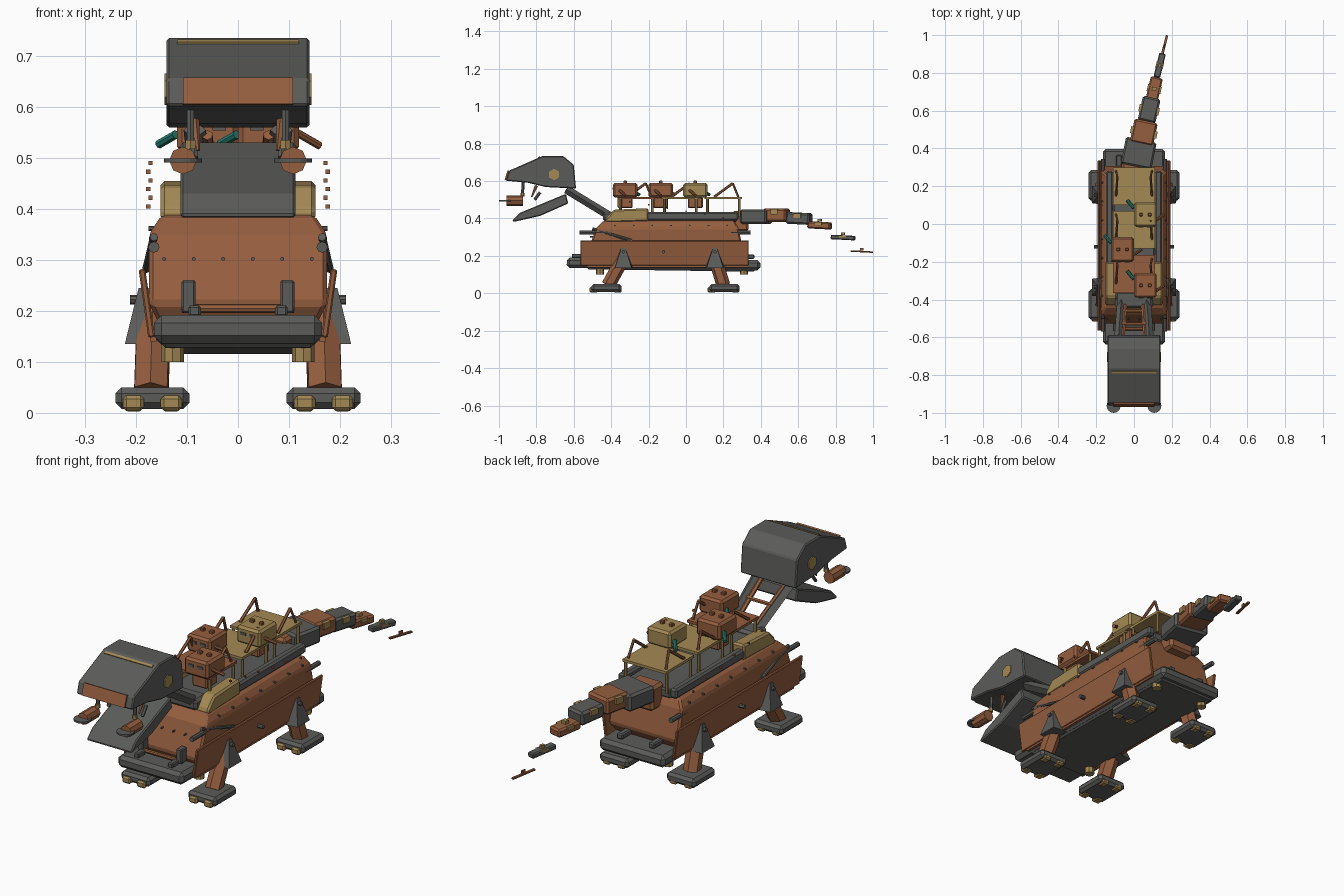
import bpy, bmesh, math
from mathutils import Vector, Matrix


def colour(name, rgb):
    m = bpy.data.materials.new(name)
    m.diffuse_color = (*rgb, 1)
    return m


GREY = colour("dark_steel", (0.105, 0.108, 0.102))
RUST = colour("rust_brown", (0.30, 0.112, 0.05))
TAN = colour("brass_tan", (0.37, 0.25, 0.09))
TEAL = colour("teal", (0.02, 0.20, 0.16))


def finish(name, bm, mat, bevel=0):
    bmesh.ops.recalc_face_normals(bm, faces=bm.faces)
    me = bpy.data.meshes.new(name)
    bm.to_mesh(me)
    bm.free()
    me.materials.append(mat)
    ob = bpy.data.objects.new(name, me)
    bpy.context.collection.objects.link(ob)
    if bevel:
        b = ob.modifiers.new("chamfer", "BEVEL")
        b.width, b.segments = bevel, 1
    return ob


def box(name, c, size, mat, bevel=0, rot=(0, 0, 0)):
    bm = bmesh.new()
    bmesh.ops.create_cube(bm, size=1, matrix=Matrix.Diagonal((*size, 1)))
    ob = finish(name, bm, mat, bevel)
    ob.location, ob.rotation_euler = c, rot
    return ob


def prism(name, yz, x0, x1, mat, bevel=0):
    """Side profile in y,z pushed out from x0 to x1."""
    bm = bmesh.new()
    f = bm.faces.new([bm.verts.new((x0, y, z)) for y, z in yz])
    ext = bmesh.ops.extrude_face_region(bm, geom=[f])
    vs = [v for v in ext["geom"] if isinstance(v, bmesh.types.BMVert)]
    bmesh.ops.translate(bm, verts=vs, vec=(x1 - x0, 0, 0))
    return finish(name, bm, mat, bevel)


def rod(name, a, b, r, mat, sides=8, r2=None):
    a, b = Vector(a), Vector(b)
    bm = bmesh.new()
    bmesh.ops.create_cone(bm, cap_ends=True, segments=sides, radius1=r,
                          radius2=r if r2 is None else r2, depth=(b - a).length)
    ob = finish(name, bm, mat)
    ob.location = (a + b) / 2
    ob.rotation_euler = (b - a).to_track_quat("Z", "Y").to_euler()
    return ob


def loft(name, rings, mat, bevel=0):
    """Join equal-length rings of points, capping both ends."""
    bm = bmesh.new()
    rs = [[bm.verts.new(p) for p in ring] for ring in rings]
    for p, q in zip(rs, rs[1:]):
        for i in range(len(p)):
            j = (i + 1) % len(p)
            bm.faces.new((p[i], p[j], q[j], q[i]))
    bm.faces.new(rs[0])
    bm.faces.new(rs[-1])
    return finish(name, bm, mat, bevel)


def rect(hx, y0, y1, z):
    return [(-hx, y0, z), (hx, y0, z), (hx, y1, z), (-hx, y1, z)]


# chassis plate and hull
box("chassis", (0, -0.12, 0.157), (0.33, 1.035, 0.055), GREY, 0.015, (-0.014, 0, 0))
box("chassis_skirt", (0, -0.08, 0.137), (0.30, 0.90, 0.03), GREY, 0.008, (-0.014, 0, 0))
loft("hull", [rect(0.150, -0.50, 0.28, 0.165), rect(0.175, -0.53, 0.31, 0.215),
              rect(0.175, -0.48, 0.28, 0.35), rect(0.150, -0.44, 0.26, 0.388)], RUST, 0.008)
box("deck", (0, -0.06, 0.40), (0.22, 0.66, 0.04), GREY, 0.006)
box("nose_collar", (0, -0.40, 0.41), (0.20, 0.09, 0.05), GREY, 0.012)
box("tail_root", (0, 0.29, 0.385), (0.13, 0.09, 0.11), RUST, 0.012)
rod("nose_bar", (-0.11, -0.555, 0.205), (0.11, -0.555, 0.205), 0.009, RUST)
for i in range(6):
    x = -0.145 + i * 0.058
    rod("nose_rivet", (x, -0.512, 0.302), (x, -0.495, 0.302), 0.004, GREY, 6)

for s in (-1, 1):
    # side armour, rails and pipes
    box("side_panel", (s * 0.179, -0.115, 0.215), (0.013, 0.90, 0.135), RUST, 0.003, (0, s * 0.14, 0))
    box("side_trim", (s * 0.166, -0.1, 0.145), (0.012, 0.86, 0.012), RUST)
    box("deck_rail", (s * 0.13, 0.01, 0.412), (0.036, 0.54, 0.044), GREY, 0.008)
    prism("front_fender", [(-0.43, 0.377), (-0.2, 0.385), (-0.2, 0.455), (-0.385, 0.447), (-0.43, 0.40)],
          s * 0.09, s * 0.152, TAN, 0.008)
    rod("front_pipe", (s * 0.165, -0.57, 0.325), (s * 0.165, -0.43, 0.325), 0.011, GREY)
    rod("rear_pipe", (s * 0.165, 0.24, 0.325), (s * 0.165, 0.345, 0.325), 0.011, GREY)
    rod("slanted_pipe", (s * 0.165, -0.50, 0.345), (s * 0.180, -0.29, 0.282), 0.008, GREY)
    rod("side_axle", (s * 0.17, -0.12, 0.222), (s * 0.212, -0.12, 0.222), 0.009, GREY)
    for i in range(7):
        y = -0.38 + i * 0.10
        rod("hull_rivet", (s * 0.16, y, 0.362), (s * 0.176, y, 0.362), 0.005, GREY, 6)
    box("bumper_bracket", (s * 0.097, -0.545, 0.228), (0.028, 0.04, 0.065), GREY, 0.004)
    box("bumper_step", (s * 0.085, -0.585, 0.20), (0.024, 0.05, 0.022), GREY, 0.004)
    box("rear_step", (s * 0.08, 0.33, 0.195), (0.03, 0.07, 0.025), GREY, 0.005)
    for i in range(6):
        box("hanging_link", (s * (0.172 + 0.004 * (i % 2)), -0.30 + i * 0.10, 0.49 - 0.017 * i),
            (0.008, 0.008, 0.008), RUST)

    # legs
    for y_foot, y_hip in ((-0.425, -0.335), (0.205, 0.155)):
        box("foot", (s * 0.168, y_foot, 0.029), (0.145, 0.16, 0.042), GREY, 0.012)
        for dx in (-0.037, 0.037):
            box("toe", (s * 0.168 + dx, y_foot - 0.068, 0.019), (0.042, 0.045, 0.03), TAN, 0.007)
            box("heel", (s * 0.168 + dx, y_foot + 0.06, 0.014), (0.036, 0.04, 0.022), TAN, 0.006)
        rod("leg", (s * 0.170, y_foot + (y_hip - y_foot) * 0.1, 0.042),
            (s * 0.165, y_hip, 0.19), 0.037, RUST, 6)
        loft("knee_guard", [
            [(s * 0.14, y_hip - 0.055, 0.135), (s * 0.222, y_hip - 0.045, 0.135),
             (s * 0.222, y_hip + 0.045, 0.135), (s * 0.14, y_hip + 0.055, 0.135)],
            [(s * 0.16, y_hip - 0.012, 0.245), (s * 0.195, y_hip - 0.01, 0.245),
             (s * 0.195, y_hip + 0.01, 0.245), (s * 0.16, y_hip + 0.012, 0.245)]], GREY)
        rod("knee_bolt", (s * 0.18, y_hip, 0.222), (s * 0.212, y_hip, 0.222), 0.009, GREY)
    for y in (-0.46, 0.31):
        rod("under_pivot", (s * 0.128, y, 0.10), (s * 0.128, y, 0.14), 0.022, TAN)

    # neck beams, head lamps and jaw fittings
    rod("neck_beam", (s * 0.068, -0.41, 0.415), (s * 0.085, -0.64, 0.555), 0.022, GREY, 4)
    rod("neck_piston", (s * 0.045, -0.40, 0.41), (s * 0.06, -0.63, 0.545), 0.011, RUST, 6)
    rod("lamp_strut", (s * 0.093, -0.87, 0.60), (s * 0.093, -0.875, 0.52), 0.008, GREY, 6)
    rod("lamp_body", (s * 0.108, -0.96, 0.495), (s * 0.108, -0.872, 0.495), 0.027, RUST)
    rod("lamp_disc", (s * 0.108, -0.963, 0.491), (s * 0.108, -0.963, 0.499), 0.037, GREY, 16)
    rod("lamp_pin", (s * 0.093, -0.875, 0.518), (s * 0.093, -0.875, 0.535), 0.011, TAN, 6)
    rod("jaw_fang", (s * 0.085, -0.80, 0.575), (s * 0.078, -0.825, 0.515), 0.009, RUST, 5, 0.004)
    rod("jaw_hinge", (s * 0.085, -0.78, 0.54), (s * 0.085, -0.81, 0.50), 0.008, GREY, 6)
    rod("eye", (s * 0.13, -0.705, 0.635), (s * 0.144, -0.705, 0.635), 0.031, TAN, 6)

# head and jaw
prism("head", [(-0.963, 0.602), (-0.947, 0.655), (-0.765, 0.735), (-0.658, 0.735), (-0.60, 0.687),
               (-0.588, 0.560), (-0.75, 0.568), (-0.845, 0.591)], -0.14, 0.14, GREY, 0.005)
prism("upper_lip", [(-0.970, 0.606), (-0.954, 0.658), (-0.946, 0.655), (-0.96, 0.604)], -0.108, 0.108, RUST)
box("brow_strip", (0, -0.785, 0.727), (0.24, 0.012, 0.006), TAN, 0, (0.41, 0, 0))
prism("lower_jaw", [(-0.93, 0.388), (-0.888, 0.43), (-0.642, 0.532), (-0.63, 0.48),
                    (-0.78, 0.414), (-0.92, 0.382)], -0.113, 0.113, GREY, 0.005)
for y, z in ((-0.46, 0.445), (-0.53, 0.49)):
    rod("neck_crossbar", (-0.075, y, z), (0.075, y, z), 0.009, RUST, 6)

# raised platforms with posts and bent arms
for y, mat in ((0.20, TAN), (-0.03, TAN), (-0.265, RUST)):
    box("platform", (0, y, 0.509), (0.22, 0.20, 0.012), mat)
    for s in (-1, 1):
        for dy in (-0.085, 0.085):
            rod("platform_post", (s * 0.103, y + dy, 0.41), (s * 0.103, y + dy, 0.505), 0.007, TAN, 6)
        rod("arm_lower", (s * 0.095, y - 0.05, 0.515), (s * 0.088, y + 0.05, 0.588), 0.007, RUST, 6)
        rod("arm_upper", (s * 0.088, y + 0.05, 0.588), (s * 0.095, y + 0.08, 0.515), 0.006, RUST, 6)

# crates with knobs and side tubes
for x, y, mat in ((0.06, 0.05, TAN), (-0.06, -0.135, RUST), (0.06, -0.325, RUST)):
    box("crate", (x, y, 0.551), (0.12, 0.13, 0.078), mat, 0.01)
    box("crate_base", (x, y, 0.485), (0.075, 0.08, 0.06), RUST, 0.006)
    for dx in (-0.023, 0.023):
        box("crate_knob", (x + dx, y, 0.594), (0.018, 0.018, 0.018), RUST, 0.003)
        box("crate_slit", (x + dx, y - 0.065, 0.56), (0.026, 0.008, 0.012), GREY)
    rod("teal_tube", (x - 0.095, y + 0.075, 0.527), (x - 0.062, y + 0.035, 0.546), 0.009, TEAL)
    rod("brown_tube", (x + 0.10, y + 0.0, 0.524), (x + 0.055, y - 0.03, 0.55), 0.008, RUST)

# tail: y, x, z, length, width, height, colour
TAIL = [(0.375, 0.025, 0.410, 0.145, 0.165, 0.078, GREY), (0.485, 0.052, 0.418, 0.125, 0.125, 0.072, RUST),
        (0.605, 0.080, 0.400, 0.130, 0.095, 0.062, GREY), (0.715, 0.107, 0.363, 0.125, 0.065, 0.038, RUST),
        (0.840, 0.136, 0.298, 0.130, 0.035, 0.024, GREY), (0.940, 0.160, 0.223, 0.122, 0.013, 0.008, RUST)]
for i, (y, x, z, l, w, h, mat) in enumerate(TAIL):
    turn = -0.2 - 0.01 * i
    box("tail_segment", (x, y, z), (w, l, h), mat, min(0.01, h * 0.2), (-0.05 if i > 1 else 0, 0, turn))
    if 0 < i < 5:
        for s in (-1, 1):
            box("tail_stud", (x + s * w * 0.46, y - s * w * 0.1, z + h * 0.25), (w * 0.2, l * 0.3, h * 0.4),
                TAN, 0, (0, 0, turn))
    if i > 2:
        box("tail_spine", (x, y, z + h * 0.5 + 0.008), (w * 0.35, 0.02, 0.014), TAN if i < 5 else RUST,
            0, (0, 0, turn))
